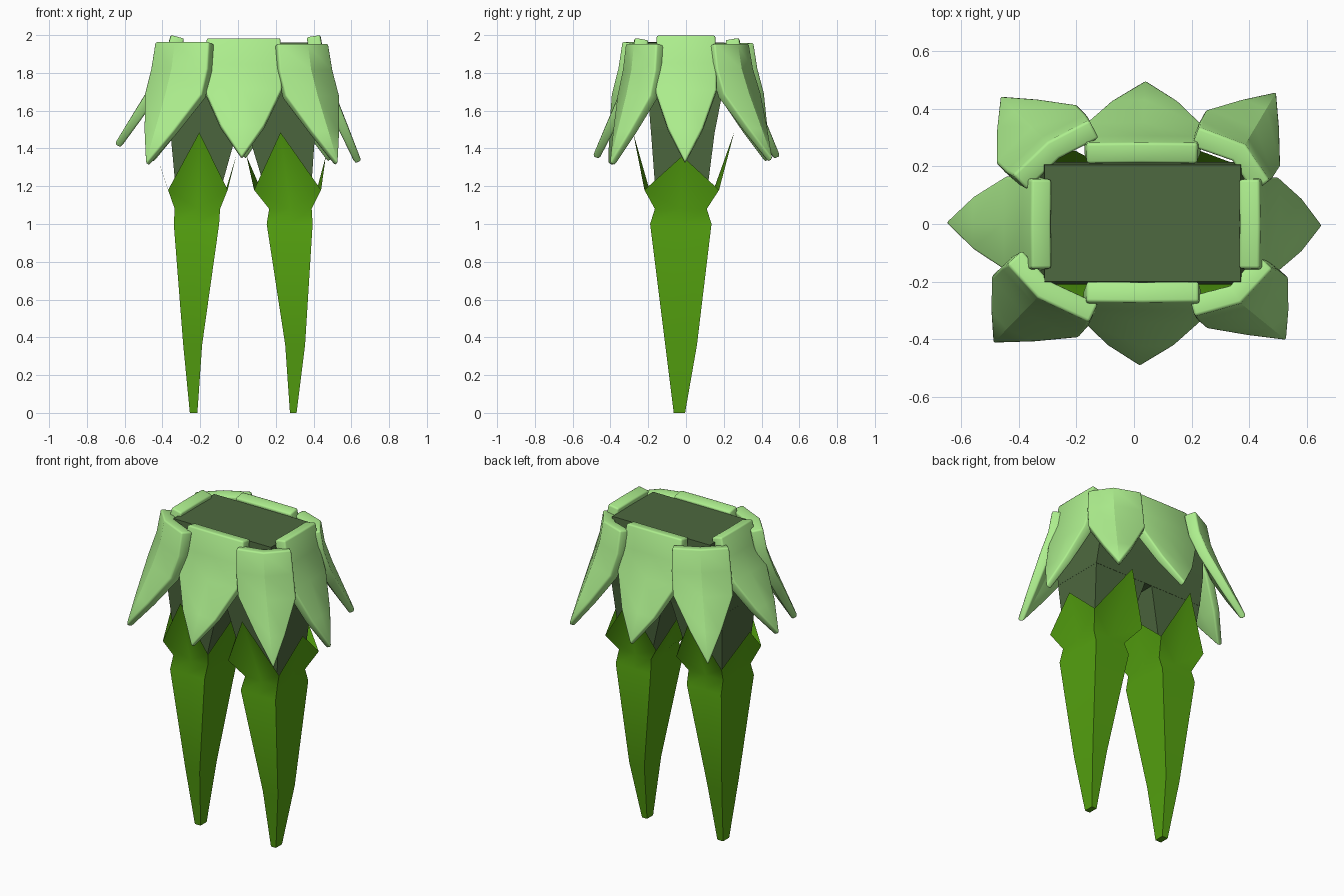
import bpy, bmesh, math
from mathutils import Vector

if "Cube" in bpy.data.objects:
    bpy.data.objects.remove(bpy.data.objects["Cube"])


def material(name, rgb):
    m = bpy.data.materials.new(name)
    m.diffuse_color = (*rgb, 1)
    m.use_nodes = True
    m.node_tree.nodes["Principled BSDF"].inputs["Base Color"].default_value = m.diffuse_color
    return m


LEAF = material("pale_leaf", (0.42, 0.86, 0.27))
BOOT = material("leg_leaf", (0.09, 0.36, 0.005))
DARK = material("dark_stem", (0.075, 0.14, 0.05))


def finish(bm, name, mat):
    me = bpy.data.meshes.new(name)
    bm.to_mesh(me)
    bm.free()
    ob = bpy.data.objects.new(name, me)
    bpy.context.collection.objects.link(ob)
    me.materials.append(mat)
    return ob


def smooth(ob, degrees):
    bpy.ops.object.select_all(action='DESELECT')
    ob.select_set(True)
    bpy.context.view_layer.objects.active = ob
    bpy.ops.object.shade_smooth_by_angle(angle=math.radians(degrees))


def bridge(bm, lower, upper):
    n = len(lower)
    for i in range(n):
        j = (i + 1) % n
        bm.faces.new((lower[i], lower[j], upper[j], upper[i]))


def box_ring(bm, x0, x1, y0, y1, z):
    """Rectangle of eight points: corners and side midpoints, from front left."""
    xm, ym = (x0 + x1) / 2, (y0 + y1) / 2
    pts = [(x0, y0), (xm, y0), (x1, y0), (x1, ym), (x1, y1), (xm, y1), (x0, y1), (x0, ym)]
    return [bm.verts.new((x, y, z)) for x, y in pts]


def loft(name, mat, sections, tips=None):
    """Stack of rectangles; tips lift the side midpoints of an open top rim."""
    bm = bmesh.new()
    rings = [box_ring(bm, *s) for s in sections]
    for lo, hi in zip(rings, rings[1:]):
        bridge(bm, lo, hi)
    bm.faces.new(rings[0][::-1])
    if tips:
        for i, p in zip((1, 3, 5, 7), tips):
            rings[-1][i].co = p
        # split rim quads so that every point folds along its midline
        bmesh.ops.triangulate(bm, faces=[f for f in bm.faces if any(v in rings[-1] for v in f.verts)])
    else:
        bm.faces.new(rings[-1])
    return finish(bm, name, mat)


# Hips and upper legs
loft("hips", DARK, [(-0.36, 0.41, -0.187, 0.155, 1.5), (-0.355, 0.405, -0.2, 0.19, 1.68),
                    (-0.33, 0.385, -0.21, 0.215, 1.84), (-0.31, 0.37, -0.2, 0.205, 1.96)])
for name, outer0, outer1, inner0, inner1 in (("left", -0.32, -0.36, -0.12, 0.0),
                                             ("right", 0.38, 0.41, 0.175, 0.045)):
    lo, hi = sorted((outer0, inner0)), sorted((outer1, inner1))
    loft(name + "_upper_leg", DARK, [(*lo, -0.155, 0.1, 1.08), (*hi, -0.187, 0.155, 1.51)])

# Pointed leaf boots: x ranges per level, shared depth and height
levels = [(-0.065, -0.005, 0), (-0.11, 0.058, 0.36), (-0.19, 0.135, 1.0),
          (-0.165, 0.11, 1.08), (-0.22, 0.175, 1.18)]
boots = {
    "left_boot": ([(-0.255, -0.215), (-0.29, -0.19), (-0.34, -0.10), (-0.335, -0.095), (-0.37, -0.055)],
                  (-0.205, -0.01, -0.43)),
    "right_boot": ([(0.275, 0.31), (0.25, 0.355), (0.152, 0.395), (0.165, 0.39), (0.085, 0.44)],
                   (0.225, 0.465, 0.045)),
}
for name, (xs, (mid, right, left)) in boots.items():
    ob = loft(name, BOOT, [x + l for x, l in zip(xs, levels)],
              [(mid, -0.28, 1.485), (right, -0.02, 1.36), (mid, 0.255, 1.485), (left, -0.02, 1.36)])
    smooth(ob, 65)


# Skirt petals: top edge left, middle, right (seen from outside), tip, top and tip heights
def petal(name, a, m, b, tip, z0, z1, widths=(1, 1.05, 1.05, 0.6)):
    bm = bmesh.new()
    a, m, b, tip = map(Vector, (a, m, b, tip))
    rows = []
    # fraction of drop and fraction of outward flare per row
    for (drop, out), width in zip(((0, 0), (0.22, 0.11), (0.43, 0.32), (0.73, 0.68)), widths):
        c = m.lerp(tip, out)
        z = z0 + (z1 - z0) * drop
        rows.append([bm.verts.new((*(c + (p - m) * width), z)) for p in (a, m, b)])
    for hi, lo in zip(rows, rows[1:]):
        for i in (0, 1):
            bm.faces.new((hi[i], lo[i], lo[i + 1], hi[i + 1]))
    end = bm.verts.new((*tip, z1))
    for i in (0, 1):
        bm.faces.new((rows[-1][i], end, rows[-1][i + 1]))
    ob = finish(bm, name, LEAF)
    # slab thins towards the tip
    group = ob.vertex_groups.new(name="thickness")
    for i in range(13):
        group.add([i], (1, 0.95, 0.85, 0.7, 0.5)[i // 3], 'REPLACE')
    s = ob.modifiers.new("thickness", 'SOLIDIFY')
    s.thickness, s.offset, s.vertex_group = 0.073, -1, group.name
    v = ob.modifiers.new("soft_edges", 'BEVEL')
    v.width, v.segments, v.angle_limit = 0.01, 2, math.radians(45)
    smooth(ob, 15)


petal("front_petal", (-0.165, -0.27), (0.03, -0.272), (0.225, -0.27), (0.02, -0.495), 1.985, 1.355)
petal("back_petal", (0.22, 0.28), (0.025, 0.282), (-0.165, 0.28), (0.04, 0.5), 1.985, 1.355)
petal("right_petal", (0.435, -0.155), (0.437, 0), (0.435, 0.155), (0.655, -0.005), 2.0, 1.33)
petal("left_petal", (-0.355, 0.155), (-0.357, 0), (-0.355, -0.155), (-0.655, 0.005), 2.0, 1.42)
corner = (1, 1.05, 1.06, 0.55)
petal("front_right_petal", (0.21, -0.32), (0.37, -0.275), (0.48, -0.155), (0.53, -0.405), 1.955, 1.32, corner)
petal("front_left_petal", (-0.44, -0.14), (-0.335, -0.255), (-0.155, -0.34), (-0.49, -0.415), 1.965, 1.32, corner)
petal("back_right_petal", (0.47, 0.15), (0.385, 0.275), (0.225, 0.335), (0.495, 0.46), 1.955, 1.34, corner)
petal("back_left_petal", (-0.155, 0.36), (-0.30, 0.285), (-0.42, 0.17), (-0.465, 0.445), 1.96, 1.34, corner)
